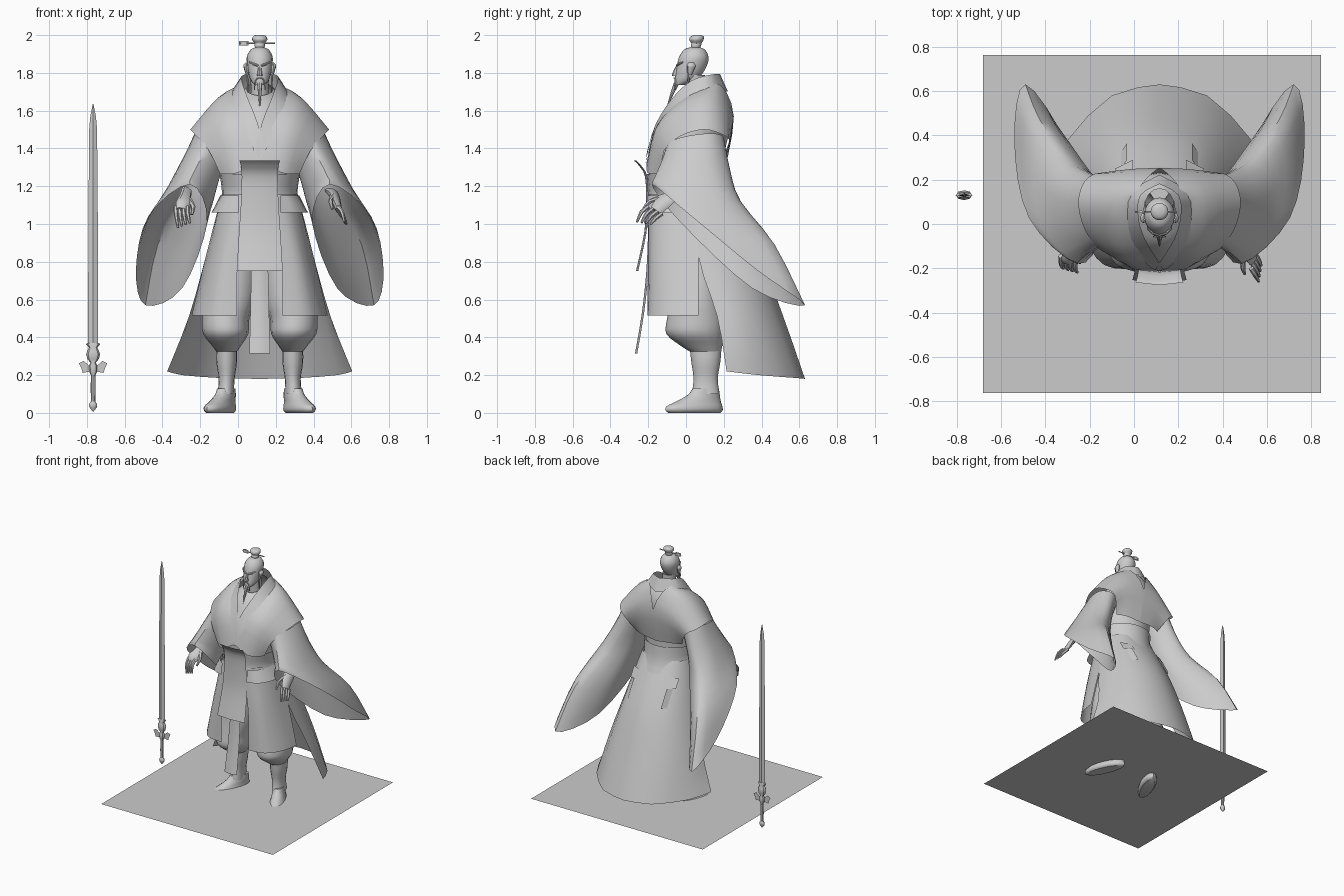
import bpy, bmesh, math
from mathutils import Vector

CX = 0.115  # the figure stands beside the sword, off centre
grey = bpy.data.materials.new("plain grey")
grey.diffuse_color = (0.6, 0.6, 0.6, 1)


def spline(pts, sub, closed=False):
    """Catmull-Rom points through pts."""
    pts = [Vector(p) for p in pts]
    n = len(pts)
    if sub == 1:
        return pts
    at = (lambda i: pts[i % n]) if closed else (lambda i: pts[min(max(i, 0), n - 1)])
    out = []
    for i in range(n if closed else n - 1):
        a, b, c, d = at(i - 1), at(i), at(i + 1), at(i + 2)
        for k in range(sub):
            t = k / sub
            out.append(0.5 * (2 * b + (c - a) * t + (2 * a - 5 * b + 4 * c - d) * t * t
                              + (3 * b - a - 3 * c + d) * t ** 3))
    return out if closed else out + [pts[-1]]


def add(name, verts, faces, mirror=False, x=CX, sheet=False, angle=40):
    me = bpy.data.meshes.new(name)
    me.from_pydata([tuple(v) for v in verts], [], faces)
    bm = bmesh.new()
    bm.from_mesh(me)
    bmesh.ops.remove_doubles(bm, verts=bm.verts, dist=0.0002)
    bmesh.ops.recalc_face_normals(bm, faces=bm.faces)
    if sheet:  # open cloth faces away from the body axis
        s = sum(f.normal.dot(Vector((f.calc_center_median().x, f.calc_center_median().y - 0.03, 0)))
                * f.calc_area() for f in bm.faces)
        if s < 0:
            bmesh.ops.reverse_faces(bm, faces=bm.faces)
    bm.to_mesh(me)
    bm.free()
    me.materials.append(grey)
    ob = bpy.data.objects.new(name, me)
    bpy.context.collection.objects.link(ob)
    ob.location.x = x
    if mirror:
        ob.modifiers.new("mirror", 'MIRROR')
    bpy.ops.object.select_all(action='DESELECT')
    ob.select_set(True)
    bpy.context.view_layer.objects.active = ob
    bpy.ops.object.shade_smooth_by_angle(angle=math.radians(angle))


def loft(name, rings, closed=True, around=3, along=3, cap=False, **kw):
    """Skin a row of cross-sections, with splines in both directions."""
    rings = [spline(r, around, closed) for r in rings]
    cols = [spline(c, along) for c in zip(*rings)]
    n, m = len(cols), len(cols[0])
    verts = [cols[i][j] for j in range(m) for i in range(n)]
    faces = [(j * n + i, j * n + (i + 1) % n, (j + 1) * n + (i + 1) % n, (j + 1) * n + i)
             for j in range(m - 1) for i in range(n if closed else n - 1)]
    if cap:
        faces += [tuple(range(n))[::-1], tuple(range((m - 1) * n, m * n))]
    add(name, verts, faces, sheet=not closed, **kw)


def oval(cx, rx, yf, yb, zf, zb=None, n=16):
    """Level or tilted oval from front yf to back yb."""
    zb = zf if zb is None else zb
    ring = [2 * math.pi * k / n for k in range(n)]
    mix = [(math.sin(a), (1 - math.cos(a)) / 2) for a in ring]
    return [(cx + rx * s, yf + (yb - yf) * t, zf + (zb - zf) * t) for s, t in mix]


def stack(name, rows, along=3, n=16, cap=True, **kw):
    loft(name, [oval(*r, n=n) for r in rows], around=1, along=along, cap=cap, **kw)


def tube(name, path, radii, flat=1.0, n=8, **kw):
    path = [Vector(p) for p in path]
    rings = []
    for i, p in enumerate(path):
        d = (path[min(i + 1, len(path) - 1)] - path[max(i - 1, 0)]).normalized()
        u = d.cross(Vector((0, 1, 0.3))).normalized()
        v = d.cross(u)
        rings.append([p + radii[i] * (u * math.cos(a) + v * flat * math.sin(a))
                      for a in (2 * math.pi * k / n for k in range(n))])
    loft(name, rings, around=1, along=2, cap=True, **kw)


# Base sheet, with the soles reaching through it
add("base_sheet", [(x, y, 0.048) for x, y in ((-.682, -.762), (.843, -.762), (.843, .762), (-.682, .762))],
    [(0, 1, 2, 3)], x=0)

# Head, hair bun and pin
stack("head", [(0, .026, -.06, -.01, 1.735), (0, .047, -.06, .05, 1.76), (0, .06, -.055, .09, 1.80),
               (0, .068, -.046, .115, 1.85), (0, .067, -.034, .118, 1.89), (0, .046, -.008, .098, 1.925),
               (0, .015, .03, .065, 1.937)])
stack("neck", [(0, .05, .0, .1, 1.62), (0, .047, -.005, .1, 1.72), (0, .05, -.01, .1, 1.79)], cap=False)
stack("hair_bun", [(0, .02, .03, .07, 1.92), (0, .028, .025, .08, 1.945), (0, .027, .028, .082, 1.957),
                   (0, .04, .017, .093, 1.975), (0, .036, .024, .094, 1.992), (0, .022, .042, .08, 2.0)])
tube("hair_pin", [(-.11, .055, 1.957), (.08, .055, 1.957)], [.004, .004])
stack("pin_plate", [(-.085, .026, .049, .061, 1.945), (-.085, .026, .049, .061, 1.97)], n=4, along=1)
stack("nose", [(0, .012, -.068, -.03, 1.783), (0, .014, -.075, -.03, 1.79), (0, .008, -.055, -.03, 1.835)], n=8)
tube("brow", [(-.008, -.048, 1.838), (-.03, -.041, 1.846), (-.055, -.018, 1.856)], [.006, .007, .004], mirror=True)
stack("ear", [(-.066, .008, .01, .03, 1.79), (-.071, .012, .005, .045, 1.82), (-.073, .014, .005, .05, 1.84),
              (-.068, .006, .015, .04, 1.855)], n=8, mirror=True)
tube("side_lock", [(-.067, .012, 1.85), (-.066, .012, 1.78), (-.06, .02, 1.68)], [.005, .005, .002], mirror=True)
tube("moustache", [(-.003, -.064, 1.774), (-.022, -.056, 1.762), (-.028, -.058, 1.71)], [.003, .004, .002],
     mirror=True)
tube("beard", [(0, -.05, 1.745), (0, -.07, 1.70), (0, -.1, 1.62)], [.014, .01, .002])

# Upper robe: inner chest, then the broad over-robe with short cape sleeves
stack("torso", [(0, .2, -.195, .2, 1.25), (0, .215, -.198, .205, 1.38), (0, .22, -.172, .23, 1.48, 1.5),
                (0, .19, -.13, .23, 1.57, 1.62), (0, .12, -.085, .2, 1.64, 1.70),
                (0, .07, -.03, .16, 1.68, 1.75)], cap=False)
loft("over_robe", [
    [(0, -.208, 1.33), (-.07, -.155, 1.52), (-.12, -.05, 1.64), (-.12, .08, 1.715), (-.075, .185, 1.735),
     (0, .253, 1.57), (0, .21, 1.30)],
    [(-.12, -.203, 1.27), (-.175, -.158, 1.49), (-.22, -.05, 1.60), (-.225, .08, 1.665), (-.19, .18, 1.655),
     (-.13, .248, 1.54), (-.12, .2, 1.31)],
    [(-.21, -.13, 1.265), (-.27, -.115, 1.39), (-.335, -.03, 1.465), (-.367, .09, 1.5), (-.34, .19, 1.475),
     (-.27, .23, 1.43), (-.2, .17, 1.31)]], closed=False, mirror=True)
loft("collar", [
    [(0, .18, 1.795), (-.085, .13, 1.79), (-.095, .03, 1.76), (-.065, -.07, 1.67), (-.01, -.16, 1.53),
     (.02, -.207, 1.38)],
    [(0, .222, 1.70), (-.135, .14, 1.71), (-.15, .01, 1.665), (-.115, -.1, 1.59), (-.055, -.185, 1.45),
     (-.005, -.214, 1.32)]], closed=False, along=1, mirror=True)

# Wide sleeves: cross-sections from shoulder to the long drooping mouth
loft("sleeve", [
    [(-.27, -.1, 1.42), (-.33, -.02, 1.46), (-.34, .13, 1.48), (-.26, .2, 1.46), (-.17, .13, 1.42),
     (-.17, -.02, 1.38)],
    [(-.32, -.13, 1.33), (-.41, -.03, 1.32), (-.41, .14, 1.32), (-.33, .235, 1.28), (-.23, .14, 1.25),
     (-.22, -.03, 1.25)],
    [(-.36, -.165, 1.25), (-.48, -.03, 1.2), (-.5, .19, 1.14), (-.41, .29, 1.12), (-.28, .19, 1.08),
     (-.25, -.03, 1.15)],
    [(-.37, -.175, 1.23), (-.55, 0, 1.1), (-.6, .28, .95), (-.54, .47, .89), (-.36, .3, .86),
     (-.265, -.02, 1.08)],
    [(-.37, -.18, 1.21), (-.59, .03, 1.04), (-.655, .37, .76), (-.605, .63, .57), (-.41, .35, .66),
     (-.28, -.03, 1.01)]], around=4, mirror=True)

# Hands: one seen palm-on, the other turned edge-on; i runs over the fingers
def hand(side, palm, radii, flat, base, step, mid, tip):
    tube(side + "_palm", palm, radii, flat=flat)
    for i in range(4):
        b = Vector(base) + Vector(step) * i
        tube(f"{side}_finger_{i}", [b, b + Vector(mid), b + Vector(tip) + Vector((0, 0, .008 * i))],
             [.012, .011, .006], n=6)


hand("right", [(-.385, -.02, 1.18), (-.395, -.1, 1.14), (-.405, -.15, 1.1), (-.41, -.17, 1.075)],
     [.03, .032, .042, .03], .55, (-.445, -.145, 1.09), (.021, -.006, 0), (.002, -.04, -.04), (.012, -.055, -.11))
hand("left", [(.38, -.02, 1.17), (.395, -.08, 1.145), (.41, -.135, 1.1), (.42, -.16, 1.07)],
     [.02, .021, .02, .016], 2.1, (.415, -.2, 1.09), (.004, .024, -.012), (.02, -.035, -.025), (.033, -.06, -.08))
tube("right_thumb", [(-.375, -.1, 1.13), (-.352, -.15, 1.09), (-.36, -.175, 1.05)], [.015, .012, .007], n=6)
tube("left_thumb", [(.385, -.11, 1.15), (.375, -.19, 1.12), (.385, -.225, 1.08)], [.015, .012, .007], n=6)

# Sash, deeper at the back, and hanging back ties
stack("sash", [(0, .225, -.205, .28, 1.13, 1.02), (0, .2, -.2, .228, 1.18, 1.14),
               (0, .213, -.208, .212, 1.264)], n=24, cap=False)
for i, (w, z0, z1) in enumerate([(.04, .98, 1.05), (.014, .85, .98)]):
    y = lambda z: .165 + (1.16 - z) * .58
    loft(f"back_tie_{i}", [[(-.16 - w, y(z) - .02, z), (-.16 + w, y(z) + .02, z)] for z in (z0, z1)],
         closed=False, around=1, along=1, mirror=True)

# Short hip flaps, front skirt panels and the long rear skirt
loft("hip_flap", [
    [(-.11, -.205, 1.15), (-.16, -.16, 1.15), (-.2, -.08, 1.15), (-.21, .05, 1.15)],
    [(-.11, -.215, 1.06), (-.195, -.182, 1.06), (-.25, -.08, 1.06), (-.255, .05, 1.06)]],
    closed=False, along=1, mirror=True)
loft("front_skirt", [
    [(-.06, -.195, 1.16), (-.13, -.165, 1.16), (-.19, -.08, 1.16), (-.2, .065, 1.16)],
    [(-.115, -.2, .83), (-.205, -.175, .83), (-.265, -.07, .83), (-.285, .067, .83)],
    [(-.12, -.205, .515), (-.25, -.185, .515), (-.335, -.07, .515), (-.36, .065, .515)]],
    closed=False, mirror=True)
loft("rear_skirt", [
    [(-.2, .06, 1.16), (-.175, .14, 1.16), (-.1, .19, 1.16), (0, .2, 1.16)],
    [(-.285, .065, .83), (-.27, .21, .83), (-.165, .345, .83), (0, .39, .83)],
    [(-.375, .165, .51), (-.345, .31, .51), (-.2, .465, .51), (0, .515, .51)],
    [(-.49, .215, .22), (-.41, .385, .2), (-.215, .58, .185), (0, .63, .18)]],
    closed=False, around=2, mirror=True)

# Front apron, curling out at the top, with a narrow strip beneath
apron = [(-.275, 1.335, .108), (-.25, 1.31, .1), (-.217, 1.25, .095), (-.212, 1.1, .1), (-.222, .95, .11),
         (-.265, .75, .122)]
strip = [(-.2, .98, .04), (-.21, .75, .045), (-.235, .52, .05), (-.27, .315, .055)]
for name, rows in (("front_apron", apron), ("front_strip", strip)):
    loft(name, [[(-w, y + .012, z), (0, y, z), (w, y + .012, z)] for y, z, w in rows], closed=False, around=2)

# Baggy trousers, boots and shoes
stack("trouser_leg", [(-.13, .12, -.06, .18, .85), (-.16, .14, -.08, .19, .62), (-.18, .125, -.1, .2, .5),
                      (-.18, .12, -.105, .2, .42), (-.176, .08, -.035, .193, .36),
                      (-.175, .055, .02, .185, .325)], cap=False, mirror=True)
stack("boot_leg", [(-.175, .054, .02, .188, .345), (-.175, .055, .028, .182, .27), (-.175, .042, .04, .168, .18),
                   (-.18, .044, .03, .178, .1)], cap=False, mirror=True)


def turned(ring, a=math.radians(-24), px=-.175, py=.11):
    c, s = math.cos(a), math.sin(a)
    return [(px + (x - px) * c - (y - py) * s, py + (x - px) * s + (y - py) * c, z) for x, y, z in ring]


loft("shoe", [turned(oval(*r)) for r in [
    (-.18, .045, -.115, .185, 0), (-.18, .058, -.132, .2, .014), (-.18, .058, -.125, .198, .035),
    (-.178, .05, -.07, .19, .06), (-.175, .045, .0, .185, .095), (-.175, .042, .03, .178, .13)]],
    around=1, cap=True, mirror=True)

# Sword standing on its pommel: blade, guard body and flat wings
SX, SY = -.767, .13
for name, n, angle, rows in (
        ("blade", 4, 20, [(.35, .027, .01), (1.0, .025, .009), (1.5, .021, .008), (1.57, .015, .006),
                          (1.635, .002, .001)]),
        ("guard", 8, 40, [(.2, .012, .01), (.215, .02, .014), (.25, .022, .018), (.265, .014, .012),
                          (.285, .03, .018), (.31, .037, .022), (.33, .03, .018), (.345, .022, .014),
                          (.365, .038, .014), (.37, .025, .012)]),
        ("grip", 8, 40, [(.05, .011, .01), (.12, .013, .012), (.21, .012, .01)]),
        ("pommel", 8, 40, [(.008, .003, .003), (.03, .02, .015), (.045, .022, .017), (.06, .012, .01)])):
    stack(name, [(0, rx, SY - ry, SY + ry, z) for z, rx, ry in rows], n=n, along=1, x=SX, angle=angle)
add("guard_wing", [(-.01, SY, .22), (-.055, SY, .212), (-.062, SY, .235), (-.075, SY, .262), (-.05, SY, .275),
                   (-.01, SY, .24)], [tuple(range(6))], mirror=True, x=SX)
